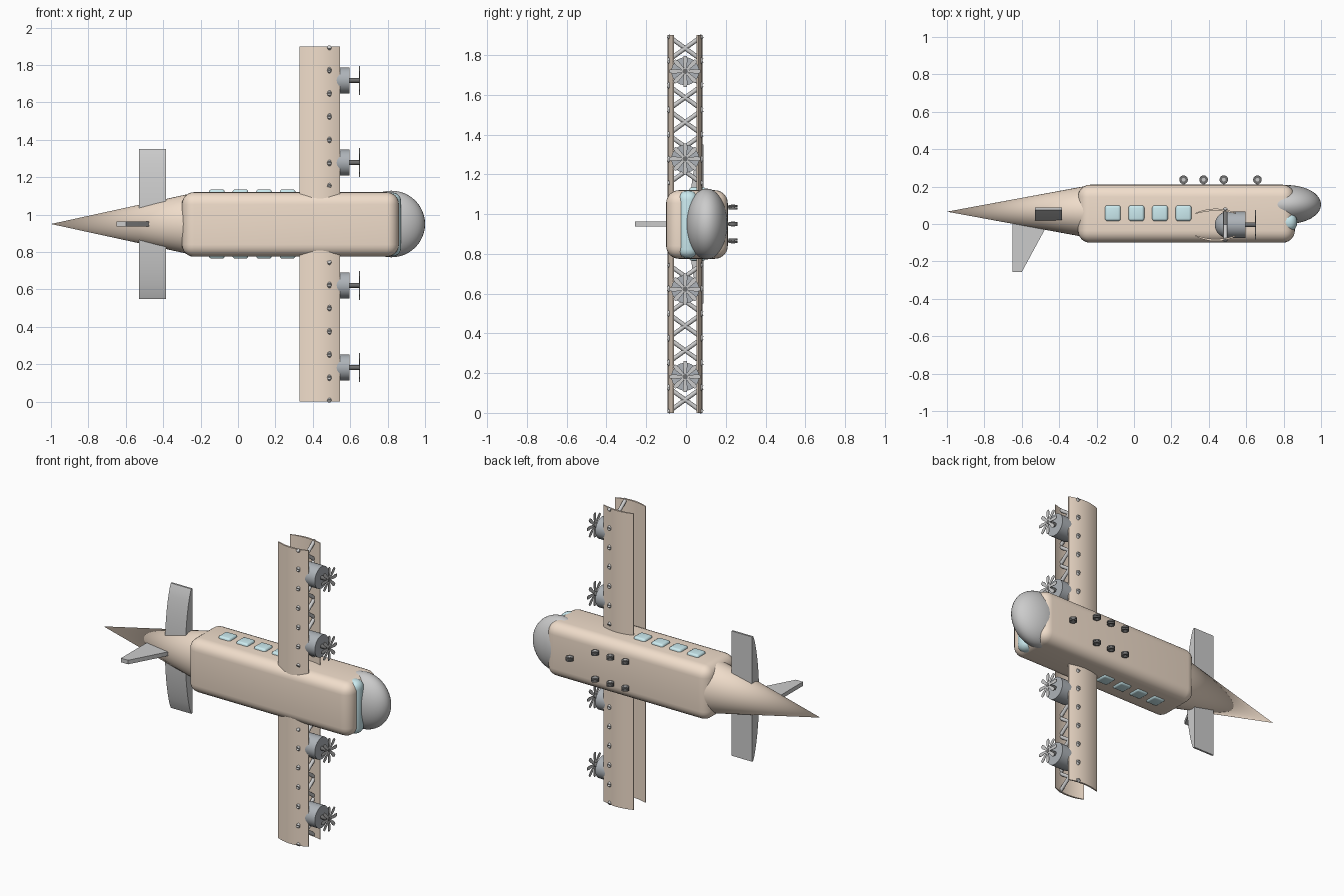
import bpy, bmesh, math
from mathutils import Vector, Matrix

if "Cube" in bpy.data.objects:
    bpy.data.objects.remove(bpy.data.objects["Cube"])

CZ = 0.95  # height of the centre line


def mat(name, c):
    m = bpy.data.materials.new(name)
    m.diffuse_color = (*c, 1)
    m.use_nodes = True
    m.node_tree.nodes["Principled BSDF"].inputs["Base Color"].default_value = m.diffuse_color
    return m


TAN = mat("tan_paint", (0.88, 0.73, 0.60))
GLASS = mat("pale_glass", (0.60, 0.83, 0.87))
DARK = mat("dark_grey", (0.16, 0.16, 0.16))
STEEL = mat("steel", (0.42, 0.45, 0.48))


def finish(name, bm, material=None, angle=35):
    bmesh.ops.recalc_face_normals(bm, faces=bm.faces)
    me = bpy.data.meshes.new(name)
    bm.to_mesh(me)
    bm.free()
    ob = bpy.data.objects.new(name, me)
    bpy.context.collection.objects.link(ob)
    if material:
        me.materials.append(material)
    bpy.ops.object.select_all(action='DESELECT')
    ob.select_set(True)
    bpy.context.view_layer.objects.active = ob
    bpy.ops.object.shade_smooth_by_angle(angle=math.radians(angle))
    return ob


def add_box(bm, lo, hi, bevel=0, segs=5):
    lo, hi = Vector(lo), Vector(hi)
    b = bmesh.new()
    bmesh.ops.create_cube(b, size=1, matrix=Matrix.Translation((lo + hi) / 2)
                          @ Matrix.Diagonal((*(hi - lo), 1)))
    if bevel:
        bmesh.ops.bevel(b, geom=b.edges[:], offset=bevel, segments=segs,
                        profile=0.5, affect='EDGES')
    tmp = bpy.data.meshes.new("tmp")
    b.to_mesh(tmp)
    b.free()
    bm.from_mesh(tmp)
    bpy.data.meshes.remove(tmp)


def add_rod(bm, a, b, r1, r2=None, segs=32):
    a, b = Vector(a), Vector(b)
    d = b - a
    m = Matrix.Translation((a + b) / 2) @ d.to_track_quat('Z', 'Y').to_matrix().to_4x4()
    bmesh.ops.create_cone(bm, cap_ends=True, segments=segs, radius1=r1,
                          radius2=r1 if r2 is None else r2, depth=d.length, matrix=m)


def add_ball(bm, c, r, u=40, v=24):
    bmesh.ops.create_uvsphere(bm, u_segments=u, v_segments=v, radius=1,
                              matrix=Matrix.Translation(c) @ Matrix.Diagonal((*r, 1)))


def add_prism(bm, pts, offset):
    f = bm.faces.new([bm.verts.new(p) for p in pts])
    g = bmesh.ops.extrude_face_region(bm, geom=[f])["geom"]
    bmesh.ops.translate(bm, vec=offset, verts=[v for v in g if isinstance(v, bmesh.types.BMVert)])


# fuselage
bm = bmesh.new()
add_box(bm, (-0.30, -0.10, 0.775), (0.86, 0.21, 1.12), 0.065, 6)
finish("fuselage", bm, TAN)

# tail cone
bm = bmesh.new()
bmesh.ops.create_cone(bm, cap_ends=True, segments=40, radius1=1, radius2=0, depth=1,
                      matrix=Matrix.Translation((-0.61, 0.066, CZ))
                      @ Matrix.Diagonal((0.78, 0.144, 0.17, 1))
                      @ Matrix.Rotation(-math.pi / 2, 4, 'Y'))
finish("tail_cone", bm, TAN)

# nose dome and cockpit glass
bm = bmesh.new()
add_ball(bm, (0.82, 0.104, CZ), (0.18, 0.104, 0.178))
finish("nose_dome", bm)
bm = bmesh.new()
add_box(bm, (0.70, -0.04, 0.778), (0.872, 0.06, 1.118), 0.045)
finish("cockpit_glass", bm, GLASS)

# cabin windows, both sides
for side, s in (("upper", 1), ("lower", -1)):
    for i in range(4):
        x, z = -0.113 + 0.126 * i, CZ + s * 0.165
        bm = bmesh.new()
        add_box(bm, (x - 0.042, 0.016, z - 0.02), (x + 0.042, 0.10, z + 0.02), 0.014, 4)
        finish(f"window_{side}_{i}", bm, GLASS)

# two thin cambered wings
for name, s, edge, crown in (("top_wing", -1, 0.066, 0.092), ("bottom_wing", 1, 0.060, 0.082)):
    N = 14
    xs = [0.33 + 0.215 * i / N for i in range(N + 1)]
    arc = [1 - (2 * i / N - 1) ** 2 for i in range(N + 1)]
    outer = [(x, s * (edge + (crown - edge) * a), 0) for x, a in zip(xs, arc)]
    inner = [(x, s * (edge - 0.006 + (crown - edge - 0.006) * a), 0) for x, a in zip(xs, arc)]
    bm = bmesh.new()
    add_prism(bm, outer + inner[::-1], (0, 0, 1.9))
    finish(name, bm, TAN)

# crossed struts between the wings
for side, s in (("upper", 1), ("lower", -1)):
    bm = bmesh.new()
    for k in range(6):
        za, zb = CZ + s * (0.946 - 0.124 * k), CZ + s * (0.946 - 0.124 * (k + 1))
        add_rod(bm, (0.488, -0.09, za), (0.488, 0.082, zb), 0.011, segs=12)
        add_rod(bm, (0.488, -0.09, zb), (0.488, 0.082, za), 0.011, segs=12)
    finish("cross_struts_" + side, bm)

# engines with eight-blade propellers
for n, dz in enumerate((0.768, 0.328, -0.328, -0.768)):
    z, y = CZ + dz, -0.004
    bm = bmesh.new()
    add_rod(bm, (0.50, y, z), (0.597, y, z), 0.07)
    add_ball(bm, (0.50, y, z), (0.068, 0.0695, 0.0695), 32, 16)
    finish(f"engine_{n}", bm, STEEL)
    bm = bmesh.new()
    add_rod(bm, (0.59, y, z), (0.652, y, z), 0.013, segs=20)
    finish(f"prop_shaft_{n}", bm, DARK)
    bm = bmesh.new()
    for k in range(8):
        t = k * math.pi / 4
        u, v = Vector((0, math.sin(t), math.cos(t))), Vector((0, math.cos(t), -math.sin(t)))
        c = Vector((0.648, y, z))
        pts = [c + u * r + v * w for r, w in ((0, -0.005), (0.06, -0.012), (0.078, -0.008),
                                              (0.078, 0.008), (0.06, 0.012), (0, 0.005))]
        add_prism(bm, pts, (0.003, 0, 0))
    finish(f"propeller_{n}", bm)

# tailplane, flat beneath and bowed along the span
bm = bmesh.new()
pts = []
for i in range(25):
    t = -1 + i / 12
    pts.append((-0.53, 0.088 - 0.012 - 0.06 * (1 - t * t) ** 0.8, CZ + 0.4 * t))
pts += [(-0.53, 0.088, CZ + 0.4), (-0.53, 0.088, CZ - 0.4)]
add_prism(bm, pts, (0.145, 0, 0))
finish("tailplane", bm)

# tail fin
bm = bmesh.new()
add_prism(bm, [(-0.65, 0.06, CZ - 0.013), (-0.65, -0.257, CZ - 0.013),
               (-0.60, -0.257, CZ - 0.013), (-0.45, 0.02, CZ - 0.013),
               (-0.45, 0.06, CZ - 0.013)], (0, 0, 0.026))
finish("tail_fin", bm)

# landing wheels: one nose wheel and two rows of three
spots = [(0.66, CZ)] + [(x, CZ + s * 0.085) for s in (1, -1) for x in (0.265, 0.372, 0.48)]
for n, (x, z) in enumerate(spots):
    bm = bmesh.new()
    y = 0.237
    for a, b in ((-0.011, -0.001), (0.001, 0.011)):
        add_rod(bm, (x, y, z + a), (x, y, z + b), 0.023, segs=24)
    finish(f"wheel_{n}", bm, DARK)
    bm = bmesh.new()
    add_rod(bm, (x, y, z - 0.013), (x, y, z + 0.013), 0.01, segs=16)
    add_rod(bm, (x, 0.20, z), (x, y, z), 0.005, segs=12)
    finish(f"wheel_hub_{n}", bm)
